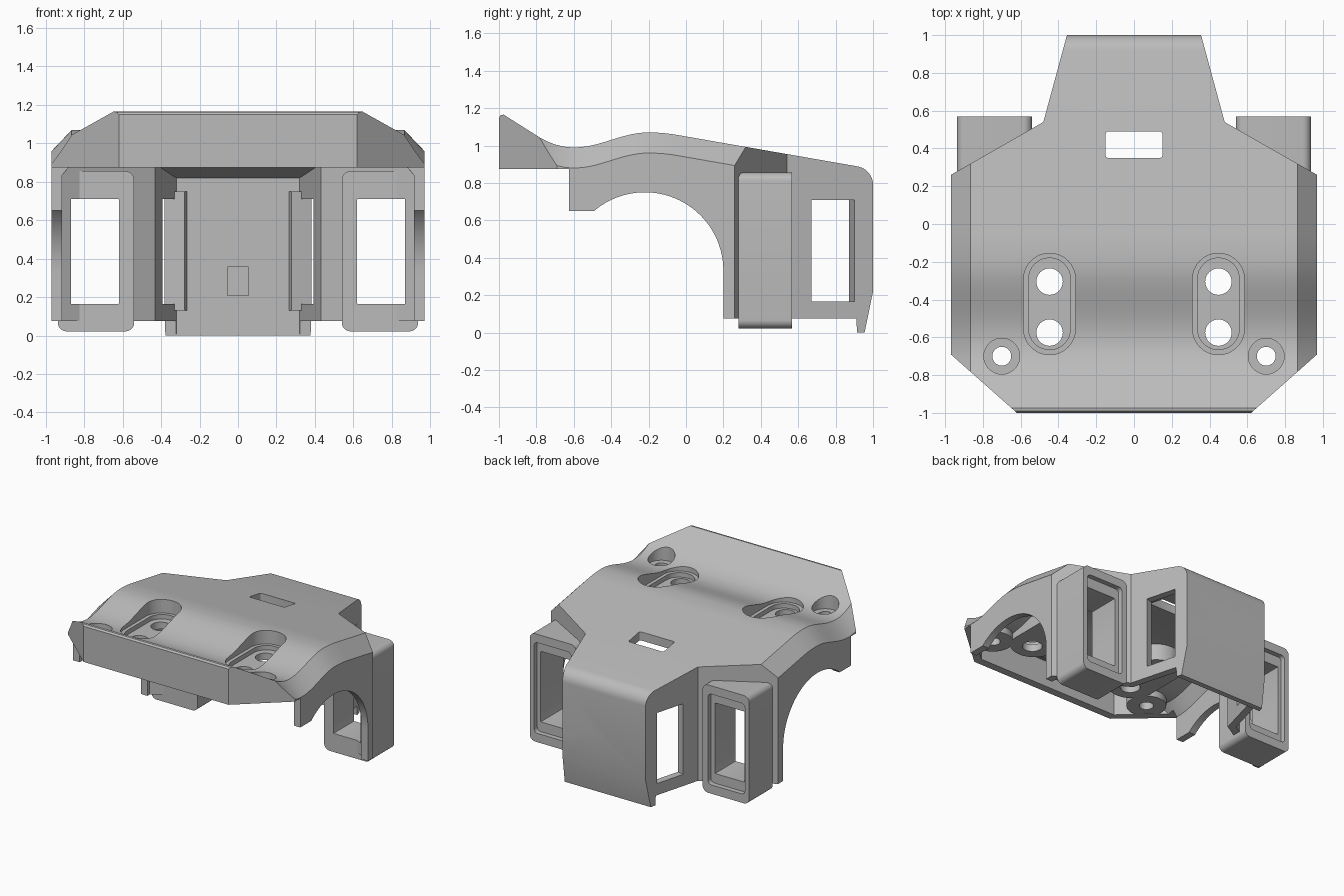
import bpy, bmesh, math
from mathutils import Vector

cube = bpy.data.objects.get("Cube")
if cube:
    bpy.data.objects.remove(cube, do_unlink=True)

grey = bpy.data.materials.new("plain grey")
grey.use_nodes = True
COLOUR = (0.5, 0.5, 0.5, 1)
grey.diffuse_color = COLOUR
grey.node_tree.nodes["Principled BSDF"].inputs["Base Color"].default_value = COLOUR


def loft(name, rings):
    """Closed solid through rings of equal length."""
    bm = bmesh.new()
    vs = [[bm.verts.new(p) for p in ring] for ring in rings]
    n = len(vs[0])
    for a, b in zip(vs, vs[1:]):
        for i in range(n):
            j = (i + 1) % n
            bm.faces.new((a[i], a[j], b[j], b[i]))
    bm.faces.new(vs[0])
    bm.faces.new(vs[-1])
    bmesh.ops.recalc_face_normals(bm, faces=bm.faces)
    mesh = bpy.data.meshes.new(name)
    bm.to_mesh(mesh)
    bm.free()
    mesh.materials.append(grey)
    ob = bpy.data.objects.new(name, mesh)
    bpy.context.collection.objects.link(ob)
    return ob


def prism(name, pts, lo, hi, axis="z"):
    if axis == "z":
        return loft(name, [[(x, y, h) for x, y in pts] for h in (lo, hi)])
    return loft(name, [[(x, h, z) for x, z in pts] for h in (lo, hi)])


def rrect(x0, x1, y0, y1, r, n=8):
    """Rounded rectangle outline."""
    pts = []
    for k, (cx, cy) in enumerate([(x1 - r, y1 - r), (x0 + r, y1 - r),
                                  (x0 + r, y0 + r), (x1 - r, y0 + r)]):
        for i in range(n + 1):
            a = math.pi / 2 * (k + i / n)
            pts.append((cx + r * math.cos(a), cy + r * math.sin(a)))
    return pts


def circle(cx, cy, r, n=32):
    return [(cx + r * math.cos(2 * math.pi * i / n),
             cy + r * math.sin(2 * math.pi * i / n)) for i in range(n)]


def boolean(target, other, op="DIFFERENCE"):
    mod = target.modifiers.new("bool", "BOOLEAN")
    mod.operation, mod.object, mod.solver = op, other, "EXACT"
    bpy.context.view_layer.objects.active = target
    bpy.ops.object.modifier_apply(modifier=mod.name)
    bpy.data.objects.remove(other, do_unlink=True)


def roof(y):
    """Height of the wavy top along the length."""
    if y < -0.78:
        return 1.042 + (-0.78 - y) * 0.63
    if y < -0.6:
        return 0.99 + 1.6 * (y + 0.6) ** 2
    if y < -0.2:
        return 1.03 - 0.04 * math.cos(math.pi * (y + 0.6) / 0.4)
    if y < -0.05:
        return 1.07 - 0.57 * (y + 0.2) ** 2
    return 1.057 - 0.178 * (y + 0.05)


def chamfered(name, top, under, flat, side, drop):
    """Side profile extruded across, with its upper side edges chamfered."""
    rings = []
    for x, d in ((-side, drop), (-flat, 0), (flat, 0), (side, drop)):
        rings.append([(x, y, z - d) for y, z in top] + [(x, y, z) for y, z in under])
    return loft(name, rings)


def inset(pts, t):
    """Offset a counter-clockwise outline inwards."""
    out = []
    for i, p in enumerate(pts):
        a, b, c = Vector(pts[i - 1]), Vector(p), Vector(pts[(i + 1) % len(pts)])
        d1, d2 = (b - a).normalized(), (c - b).normalized()
        n1, n2 = Vector((-d1.y, d1.x)), Vector((-d2.y, d2.x))
        q = b + (n1 + n2) * t / (1 + n1.dot(n2))
        out.append((q.x, q.y))
    return out


# Plan outline and wavy roof line
half = [(0.62, -1), (0.97, -0.69), (0.97, 0.26), (0.48, 0.54), (0.355, 1)]
plan = half + [(-x, y) for x, y in reversed(half)]
wave = [-0.78 + 0.73 * i / 40 for i in range(41)]

# Outer shell: roof, rounded back, lower lip and side arches
top = [(-1, 1.15), (-0.99, 1.163), (-0.975, 1.165)] + [(y, roof(y)) for y in wave]
top += [(0.9 + 0.1 * math.cos(math.radians(a)), 0.79 + 0.1 * math.sin(math.radians(a)))
        for a in range(80, -1, -8)]
under = [(1, 0.22), (0.955, 0), (0.915, 0), (0.91, 0.075), (0.2, 0.075)]
under += [(-0.22 + 0.42 * math.cos(math.radians(a)), 0.33 + 0.42 * math.sin(math.radians(a)))
          for a in range(0, 130, 4)]
under += [(-0.49, 0.65), (-0.625, 0.65), (-0.625, 0.875), (-1, 0.875)]
shell = chamfered("cover_shell", top, under, 0.865, 0.97, 0.11)
boolean(shell, prism("plan_cutter", plan, -0.5, 2), "INTERSECT")

# Hollow interior, leaving screw bosses under the roof
cavity = chamfered("cavity", [(y, roof(y) - 0.065) for y in [-0.94] + wave + [0.915]],
                   [(0.915, -0.2), (-0.94, -0.2)], 0.84, 0.93, 0.11)
boolean(cavity, prism("cavity_plan", inset(plan, 0.055), -0.5, 2), "INTERSECT")
for s in (-1, 1):
    cx = s * 0.447
    boolean(cavity, prism("slot_boss", rrect(cx - 0.17, cx + 0.17, -0.72, -0.12, 0.169), 0.876, 1.5))
    boolean(cavity, prism("screw_boss", circle(s * 0.7, -0.7, 0.14), 0.876, 1.5))
boolean(shell, cavity)

# Rear slot through the roof
boolean(shell, prism("rear_slot", rrect(-0.15, 0.15, 0.35, 0.49, 0.012, 3), 0.5, 1.5))

u = Vector((-0.125, 0.46)).normalized()
n = Vector((u.y, -u.x))


def wall_box(name, s, y, du, n0, n1, z0, z1):
    """Box square to the slanted rear wall, mirrored by s."""
    c = Vector((0.48 - 0.125 * (y - 0.54) / 0.46, y))
    pts = [c + u * a + n * b for a, b in ((-du, n0), (du, n0), (du, n1), (-du, n1))]
    return prism(name, [(s * p.x, p.y) for p in pts], z0, z1)


for s, side in ((1, "left"), (-1, "right")):
    cx = s * 0.447
    # Stepped slots with two holes each
    boolean(shell, prism("slot", rrect(cx - 0.137, cx + 0.137, -0.692, -0.155, 0.136), 0.965, 1.5))
    boolean(shell, prism("slot_floor", rrect(cx - 0.11, cx + 0.11, -0.665, -0.18, 0.109), 0.93, 1.5))
    for y in (-0.305, -0.575):
        boolean(shell, prism("hole", circle(cx, y, 0.07), 0.5, 1.5))
    # Countersunk corner holes
    boolean(shell, prism("bore", circle(s * 0.7, -0.7, 0.095), 0.945, 1.5))
    boolean(shell, prism("hole", circle(s * 0.7, -0.7, 0.05), 0.5, 1.5))
    # Slanted rear wall: inner tab and window
    boolean(shell, wall_box("tab", s, 0.931, 0.032, -0.108, -0.02, 0.13, 0.75), "UNION")
    boolean(shell, wall_box("window", s, 0.785, 0.119, -0.2, 0.2, 0.165, 0.71))

    # Projecting window frame with a stepped opening
    x0, x1 = sorted((s * 0.54, s * 0.937))
    frame = prism(side + "_window_frame", rrect(x0, x1, 0.022, 0.855, 0.045), 0.28, 0.568, "y")
    x0, x1 = sorted((s * 0.585, s * 0.9))
    boolean(frame, prism("step", rrect(x0, x1, 0.09, 0.79, 0.03), 0.53, 0.7, "y"))
    x0, x1 = sorted((s * 0.62, s * 0.87))
    for ob in (frame, shell):
        boolean(ob, prism("opening", rrect(x0, x1, 0.165, 0.71, 0.004, 2), 0.1, 0.8, "y"))

# Small pad on the inside of the back wall
prism("back_pad", rrect(-0.055, 0.055, 0.205, 0.36, 0.004, 2), 0.9, 0.92, "y")

# Smooth the curves and keep edges crisp
for ob in bpy.context.collection.objects:
    if ob.type == "MESH" and ob.data.materials and ob.data.materials[0] == grey:
        bpy.ops.object.select_all(action="DESELECT")
        ob.select_set(True)
        bpy.context.view_layer.objects.active = ob
        bpy.ops.object.shade_smooth_by_angle(angle=math.radians(25))
